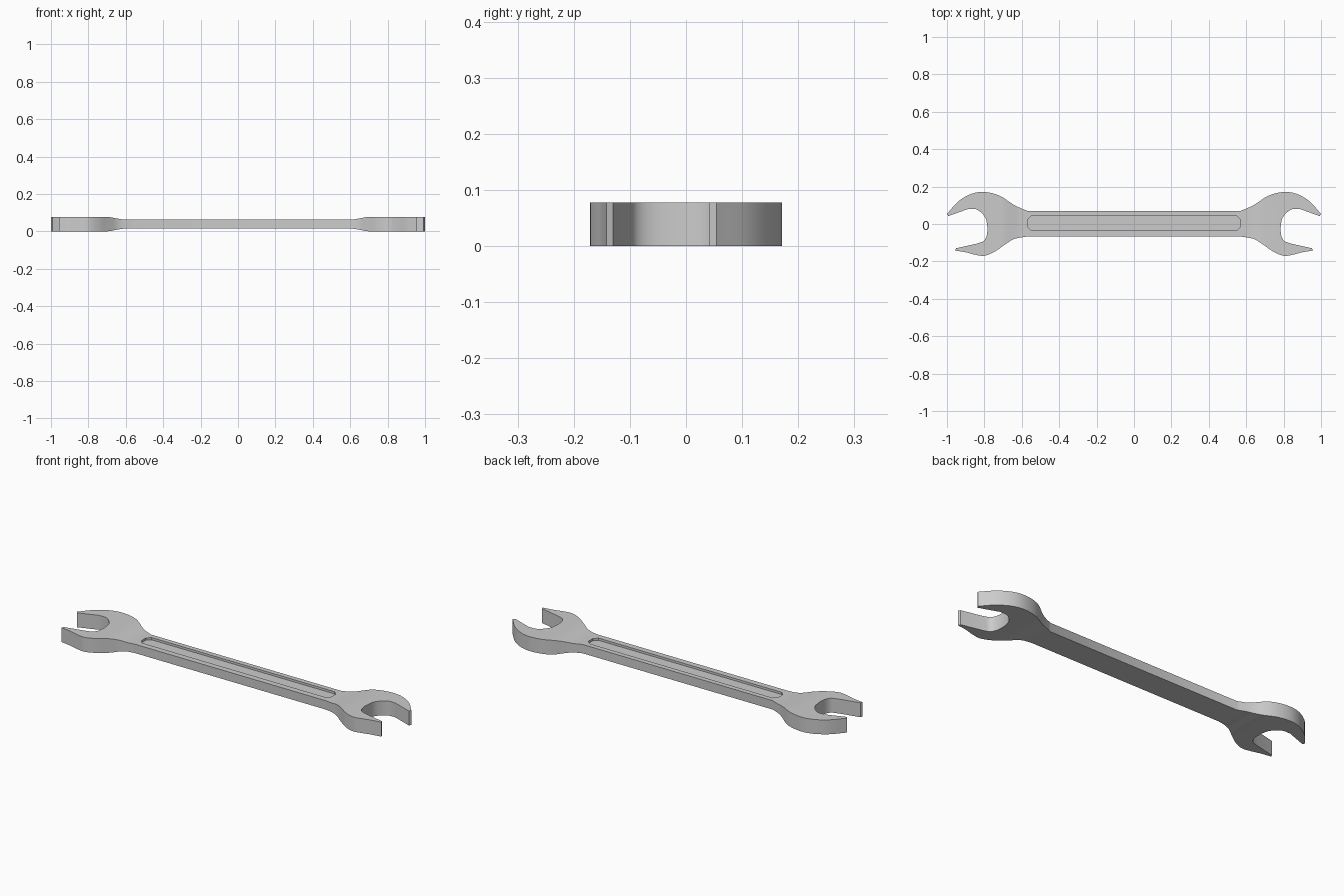
import bpy, bmesh
from mathutils import Vector

if "Cube" in bpy.data.objects:
    bpy.data.objects.remove(bpy.data.objects["Cube"])


def spline(pts, n=5):
    """Catmull-Rom curve through the points."""
    p = [Vector(q) for q in pts]
    p = [2 * p[0] - p[1]] + p + [2 * p[-1] - p[-2]]
    out = []
    for i in range(1, len(p) - 2):
        a, b, c, d = p[i - 1:i + 3]
        for k in range(n):
            t = k / n
            out.append(0.5 * (2 * b + (c - a) * t + (2 * a - 5 * b + 4 * c - d) * t * t
                              + (3 * b - a - 3 * c + d) * t ** 3))
    return out + [p[-2]]


# Right half of the outline: upper jaw, mouth, lower jaw
upper = spline([(0.57, 0.07), (0.64, 0.101), (0.72, 0.152), (0.80, 0.171),
                (0.87, 0.161), (0.94, 0.120), (1.0, 0.054)])
mouth = spline([(0.885, 0.081), (0.84, 0.077), (0.80, 0.042), (0.786, 0.0),
                (0.786, -0.055), (0.803, -0.090), (0.84, -0.105)])
lower = spline([(0.957, -0.142), (0.90, -0.151), (0.85, -0.164), (0.80, -0.170),
                (0.745, -0.148), (0.69, -0.110), (0.64, -0.080), (0.57, -0.067)])
half = upper + [Vector((0.993, 0.042))] + mouth + [Vector((0.952, -0.130))] + lower
outline = half + [Vector((-v.x, v.y)) for v in reversed(half)]

# Half thickness along the length: thin shank blending into thick heads
N = 10
stations = [0.60 + 0.11 * i / N for i in range(N + 1)]


def half_thickness(x):
    def step(i):
        t = i / N
        return 0.024 + 0.015 * t * t * (3 - 2 * t)
    u = min(max((abs(x) - 0.60) / 0.11 * N, 0), N)
    i = min(int(u), N - 1)
    return step(i) + (step(i + 1) - step(i)) * (u - i)


def prism(name, pts, z0, z1, cuts=()):
    bm = bmesh.new()
    bm.faces.new([bm.verts.new((p[0], p[1], z0)) for p in pts])
    if cuts:
        bmesh.ops.triangulate(bm, faces=bm.faces[:])
    ext = bmesh.ops.extrude_face_region(bm, geom=bm.faces[:], use_keep_orig=True)
    for v in ext["geom"]:
        if isinstance(v, bmesh.types.BMVert):
            v.co.z = z1
    for x in cuts:
        for s in (-1, 1):
            bmesh.ops.bisect_plane(bm, geom=bm.verts[:] + bm.edges[:] + bm.faces[:],
                                   plane_co=(s * x, 0, 0), plane_no=(1, 0, 0))
    if cuts:
        for v in bm.verts:
            side = 1 if v.co.z > (z0 + z1) / 2 + 1e-6 else -1
            v.co.z = 0.039 + side * half_thickness(v.co.x)
    bmesh.ops.recalc_face_normals(bm, faces=bm.faces[:])
    me = bpy.data.meshes.new(name)
    bm.to_mesh(me)
    bm.free()
    ob = bpy.data.objects.new(name, me)
    bpy.context.collection.objects.link(ob)
    return ob


wrench = prism("open_end_wrench", outline, 0.0, 0.078, stations)

# Shallow recess along the top of the shank, with clipped corners
x, y, c = 0.568, 0.039, 0.02
rect = [(x, y - c), (x - c, y), (-x + c, y), (-x, y - c),
        (-x, -y + c), (-x + c, -y), (x - c, -y), (x, -y + c)]
cutter = prism("recess_cutter", [(px, py + 0.004) for px, py in rect], 0.051, 0.12)
cutter.hide_render = True

bpy.context.view_layer.objects.active = wrench
wrench.select_set(True)
mod = wrench.modifiers.new("recess", 'BOOLEAN')
mod.operation = 'DIFFERENCE'
mod.solver = 'EXACT'
mod.object = cutter
bpy.ops.object.modifier_apply(modifier=mod.name)
bpy.data.objects.remove(cutter)
bpy.ops.object.shade_smooth_by_angle(angle=0.52)
